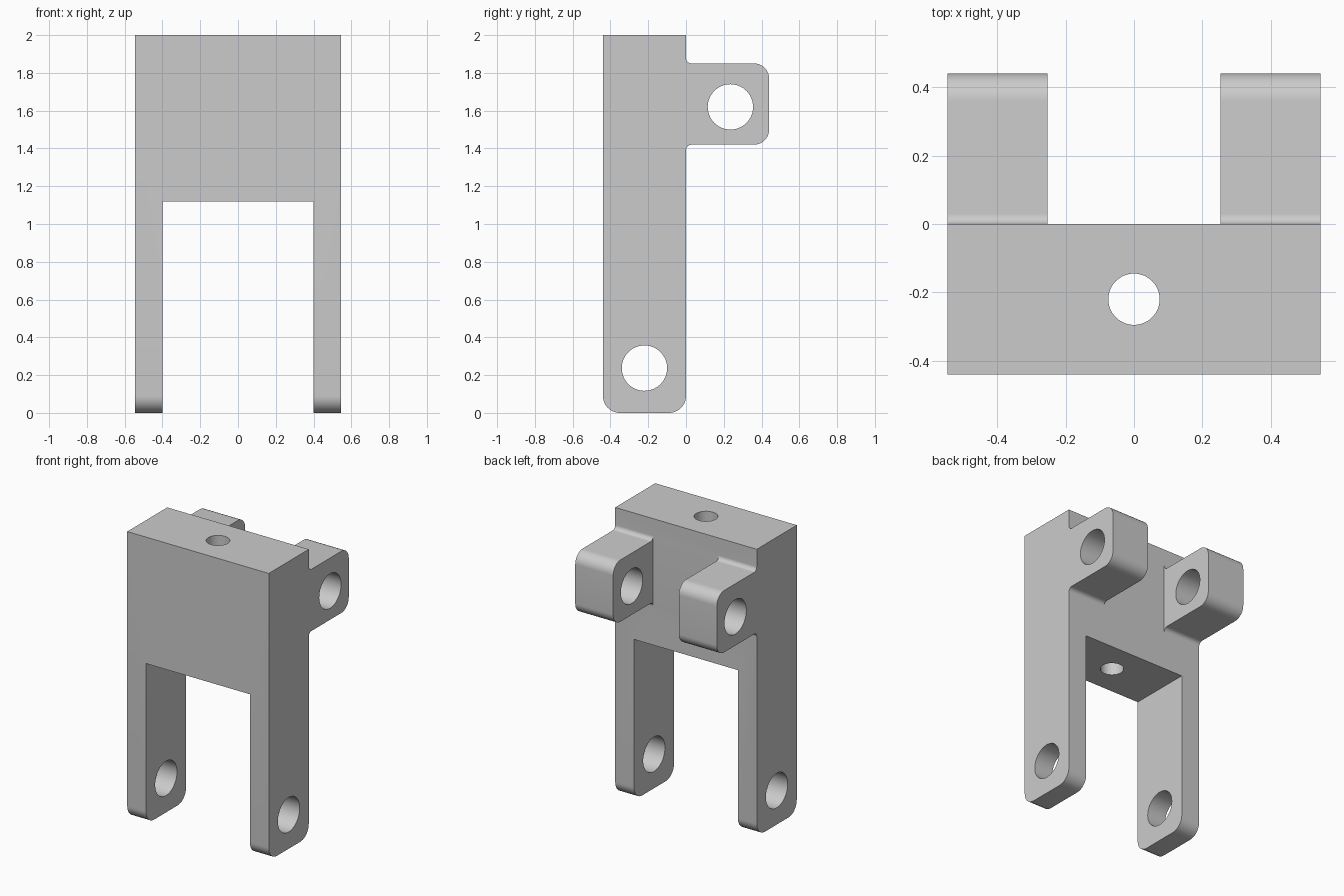
import bpy, bmesh, math
from mathutils import Vector, Matrix

default = bpy.data.objects.get("Cube")
if default:
    bpy.data.objects.remove(default, do_unlink=True)

grey = bpy.data.materials.new("light_grey")
grey.use_nodes = True
colour = (0.6, 0.6, 0.6, 1)
grey.diffuse_color = colour
grey.node_tree.nodes["Principled BSDF"].inputs["Base Color"].default_value = colour

HALF_WIDTH = 0.545
DEPTH = 0.44


def add_object(name, bm):
    bmesh.ops.recalc_face_normals(bm, faces=bm.faces[:])
    mesh = bpy.data.meshes.new(name)
    bm.to_mesh(mesh)
    bm.free()
    mesh.materials.append(grey)
    obj = bpy.data.objects.new(name, mesh)
    bpy.context.collection.objects.link(obj)
    return obj


def round_corners(corners, steps=12):
    """Replace each (y, z, radius) corner with a tangent arc."""
    points = []
    for i, (y, z, radius) in enumerate(corners):
        here = Vector((y, z))
        if radius == 0:
            points.append(here)
            continue
        a = (Vector(corners[i - 1][:2]) - here).normalized()
        b = (Vector(corners[(i + 1) % len(corners)][:2]) - here).normalized()
        # Right-angled corners: the arc centre lies along both edges
        centre = here + (a + b) * radius
        for s in range(steps + 1):
            t = math.pi / 2 * s / steps
            points.append(centre - radius * (b * math.cos(t) + a * math.sin(t)))
    return points


def box(name, low, high):
    bm = bmesh.new()
    low, high = Vector(low), Vector(high)
    size = Matrix.Diagonal((*(high - low), 1))
    bmesh.ops.create_cube(bm, size=1, matrix=Matrix.Translation((low + high) / 2) @ size)
    return add_object(name, bm)


def cylinder(name, centre, radius, length, axis):
    bm = bmesh.new()
    turn = Matrix.Rotation(math.pi / 2, 4, "Y") if axis == "X" else Matrix()
    bmesh.ops.create_cone(bm, cap_ends=True, segments=64, radius1=radius, radius2=radius,
                          depth=length, matrix=Matrix.Translation(centre) @ turn)
    return add_object(name, bm)


# Side profile: upright plate with rounded feet and a filleted rear lug
profile = round_corners([
    (-DEPTH, 0, 0.09), (0, 0, 0.09),
    (0, 1.42, 0.03), (DEPTH, 1.42, 0.08), (DEPTH, 1.85, 0.08), (0, 1.85, 0.03),
    (0, 2, 0), (-DEPTH, 2, 0)])
bm = bmesh.new()
face = bm.faces.new([bm.verts.new((-HALF_WIDTH, p.x, p.y)) for p in profile])
side = bmesh.ops.extrude_face_region(bm, geom=[face])
bmesh.ops.translate(bm, vec=(2 * HALF_WIDTH, 0, 0),
                    verts=[v for v in side["geom"] if isinstance(v, bmesh.types.BMVert)])
bracket = add_object("clevis_bracket", bm)

# Openings between the legs and lugs, pin holes and the vertical bolt hole
cutters = [
    box("leg_gap", (-0.4, -1, -1), (0.4, 1, 1.12)),
    box("lug_gap", (-0.253, 0, 1.3), (0.253, 1, 1.95)),
    cylinder("lug_pin_hole", (0, 0.235, 1.62), 0.12, 2, "X"),
    cylinder("leg_pin_hole", (0, -0.22, 0.237), 0.12, 2, "X"),
    cylinder("bolt_hole", (0, -0.22, 1.6), 0.075, 1.4, "Z"),
]
bpy.context.view_layer.objects.active = bracket
for cutter in cutters:
    cutter.hide_render = True
    cut = bracket.modifiers.new(cutter.name, "BOOLEAN")
    cut.operation = "DIFFERENCE"
    cut.solver = "EXACT"
    cut.object = cutter
    bpy.ops.object.modifier_apply(modifier=cut.name)
    bpy.data.objects.remove(cutter, do_unlink=True)

# Smooth curved surfaces, crisp edges elsewhere
bpy.ops.object.select_all(action="DESELECT")
bracket.select_set(True)
bpy.ops.object.shade_smooth_by_angle(angle=math.radians(30))
